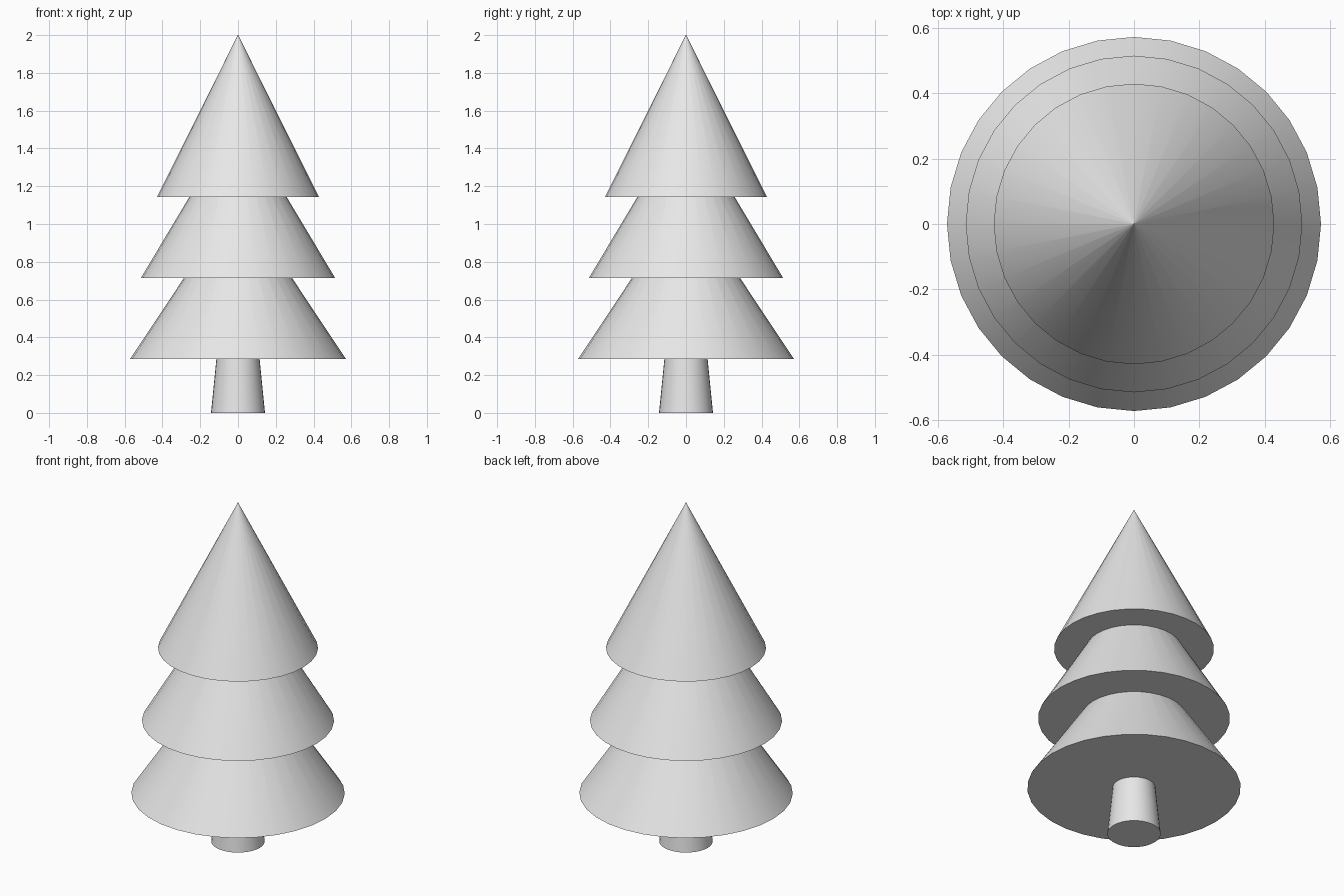
import bpy
import math

cube = bpy.data.objects.get("Cube")
if cube:
    bpy.data.objects.remove(cube, do_unlink=True)

# Single plain grey for the whole tree
grey = bpy.data.materials.new("light_grey")
grey.use_nodes = True
colour = (0.8, 0.8, 0.8, 1.0)
grey.diffuse_color = colour
grey.node_tree.nodes["Principled BSDF"].inputs["Base Color"].default_value = colour

UNIT = 2.0 / 3.5  # the tree is 3.5 units tall before scaling


def tapered(name, base_z, height, bottom, top):
    """Smooth round cone or frustum standing on base_z."""
    bpy.ops.mesh.primitive_cone_add(
        vertices=32, radius1=bottom * UNIT, radius2=top * UNIT,
        depth=height * UNIT, location=(0, 0, (base_z + height / 2) * UNIT))
    obj = bpy.context.object
    obj.name = name
    obj.data.materials.append(grey)
    bpy.ops.object.shade_smooth_by_angle(angle=math.radians(30))
    return obj


# Trunk, narrowing upwards
tapered("trunk", 0, 0.5, 0.25, 0.2)

# Overlapping foliage cones; a tiny flat tip keeps the shading clean
tiers = [("lower_foliage", 1.0), ("middle_foliage", 0.9), ("upper_foliage", 0.75)]
for i, (name, radius) in enumerate(tiers):
    tapered(name, 0.5 + 0.75 * i, 1.5, radius, 0.002)
